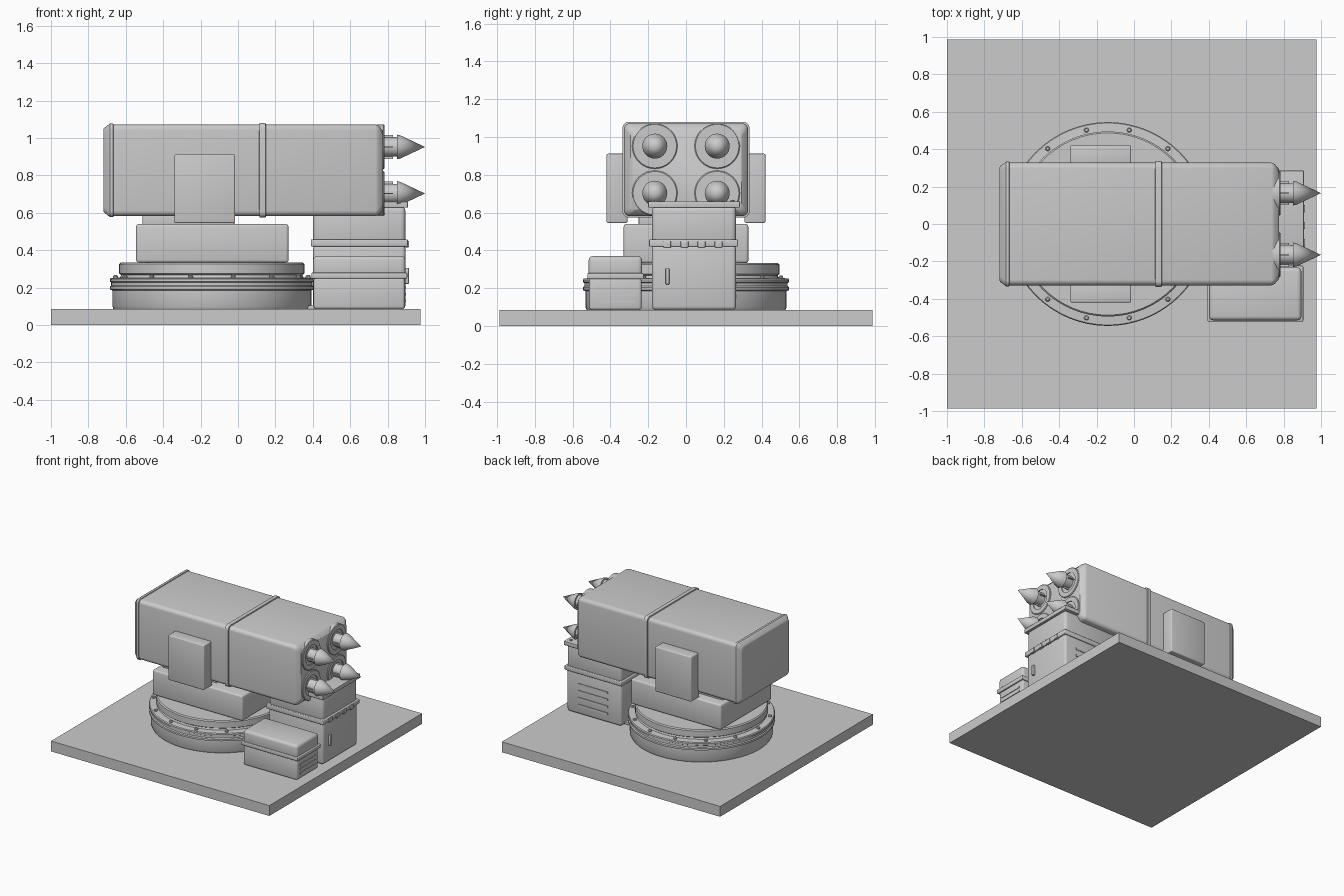
import bpy, bmesh, math
from mathutils import Matrix, Vector

if "Cube" in bpy.data.objects:
    bpy.data.objects.remove(bpy.data.objects["Cube"])


def finish(name, bm, smooth=True):
    bmesh.ops.recalc_face_normals(bm, faces=bm.faces)
    me = bpy.data.meshes.new(name)
    bm.to_mesh(me)
    bm.free()
    ob = bpy.data.objects.new(name, me)
    bpy.context.collection.objects.link(ob)
    if smooth:
        bpy.ops.object.select_all(action='DESELECT')
        ob.select_set(True)
        bpy.context.view_layer.objects.active = ob
        bpy.ops.object.shade_smooth_by_angle(angle=math.radians(35))
    return ob


def box(name, x, y, z, bevel=0.0, segments=3):
    """Box from (min, max) ranges with optional rounded edges."""
    bm = bmesh.new()
    size = Vector((x[1] - x[0], y[1] - y[0], z[1] - z[0]))
    mid = Vector((sum(x), sum(y), sum(z))) / 2
    bmesh.ops.create_cube(bm, size=1, matrix=Matrix.Translation(mid) @ Matrix.Diagonal((*size, 1)))
    if bevel:
        bmesh.ops.bevel(bm, geom=bm.edges[:], offset=bevel, segments=segments,
                        profile=0.5, affect='EDGES')
    return finish(name, bm, bool(bevel))


def lathe(name, profile, origin, along_x=False, steps=64):
    """Revolve (radius, height) points around z, or around x."""
    bm = bmesh.new()
    rot = Matrix.Rotation(math.pi / 2, 4, 'Y') if along_x else Matrix()
    mat = Matrix.Translation(origin) @ rot
    verts = [bm.verts.new((r, 0, h)) for r, h in profile]
    edges = [bm.edges.new(p) for p in zip(verts, verts[1:])]
    bmesh.ops.spin(bm, geom=verts + edges, cent=(0, 0, 0), axis=(0, 0, 1),
                   angle=math.tau, steps=steps)
    bmesh.ops.remove_doubles(bm, verts=bm.verts, dist=1e-5)
    bm.transform(mat)
    return finish(name, bm)


def loft_x(name, sections, half_y, half_z, zc, radius):
    """Rounded-rectangle tube along x; each section is (x, inset)."""
    bm = bmesh.new()
    rings = []
    for x, inset in sections:
        hy, hz = half_y - inset - radius, half_z - inset - radius
        ring = []
        for q, (sy, sz) in enumerate([(1, 1), (-1, 1), (-1, -1), (1, -1)]):
            for k in range(6):
                a = (q + k / 5) * math.pi / 2
                ring.append(bm.verts.new((x, sy * hy + radius * math.cos(a),
                                          zc + sz * hz + radius * math.sin(a))))
        rings.append(ring)
    for a, b in zip(rings, rings[1:]):
        for i in range(len(a)):
            j = (i + 1) % len(a)
            bm.faces.new((a[i], a[j], b[j], b[i]))
    bm.faces.new(rings[0])
    bm.faces.new(rings[-1])
    return finish(name, bm)


# Ground plate
box("base_plate", (-1, 0.975), (-0.987, 0.987), (0, 0.085))

# Turntable with bolted flange
TX = -0.14
lathe("turntable", [(0, 0.085), (0.525, 0.085), (0.532, 0.10), (0.532, 0.185), (0.545, 0.19),
                    (0.545, 0.205), (0.538, 0.212), (0.538, 0.228), (0.545, 0.232),
                    (0.545, 0.245), (0.54, 0.252), (0.49, 0.255), (0.485, 0.268),
                    (0.495, 0.275), (0.495, 0.325), (0.487, 0.333), (0, 0.333)], (TX, 0, 0))
for i in range(14):
    a = i * math.tau / 14
    lathe(f"flange_bolt_{i}", [(0, 0.25), (0.013, 0.25), (0.013, 0.262), (0.008, 0.267), (0, 0.267)],
          (TX + 0.515 * math.cos(a), 0.515 * math.sin(a), 0), steps=10)

# Swivel block, cradle and side arms
box("swivel_block", (-0.545, 0.27), (-0.33, 0.33), (0.333, 0.54), 0.015)
box("cradle", (-0.51, -0.02), (-0.25, 0.25), (0.53, 0.60), 0.008)
for s in (-1, 1):
    y = sorted((s * 0.31, s * 0.42))
    box("side_arm", (-0.34, -0.015), y, (0.545, 0.912), 0.008)

# Launcher pod, rear cap and band
PZ = 0.827
loft_x("pod", [(-0.68, 0.002), (0.735, 0.002), (0.752, 0.009), (0.775, 0.036)], 0.33, 0.247, PZ, 0.03)
loft_x("rear_cap", [(-0.72, 0.03), (-0.717, 0.022), (-0.685, -0.003), (-0.668, -0.003), (-0.664, 0.003)],
       0.33, 0.247, PZ, 0.03)
loft_x("pod_band", [(0.113, 0.004), (0.116, -0.006), (0.147, -0.006), (0.15, 0.004)],
       0.33, 0.247, PZ, 0.032)

# Four tube collars and missiles
for y in (-0.165, 0.165):
    for z in (0.703, 0.952):
        lathe("tube_collar", [(0.12, 0.74), (0.12, 0.778), (0.115, 0.783), (0.08, 0.783),
                              (0.08, 0.776), (0, 0.776)], (0, y, z), True, 32)
        lathe("missile", [(0, 0.76), (0.052, 0.76), (0.052, 0.85), (0.066, 0.85),
                          (0.062, 0.868), (0, 1.0)], (0, y, z), True, 32)
        for k in range(4):
            a = k * math.pi / 2
            cy, cz = y + 0.056 * math.cos(a), z + 0.056 * math.sin(a)
            dy, dz = (0.008, 0.003) if k % 2 == 0 else (0.003, 0.008)
            box("missile_fin", (0.77, 0.83), (cy - dy, cy + dy), (cz - dz, cz + dz))

# Tall crate with lid, rim and top plate
box("tall_crate", (0.402, 0.895), (-0.18, 0.265), (0.085, 0.43), 0.02)
box("tall_crate_lid", (0.402, 0.895), (-0.18, 0.265), (0.43, 0.635), 0.025)
box("tall_crate_rim", (0.39, 0.908), (-0.195, 0.275), (0.42, 0.458), 0.006)
box("tall_crate_top", (0.40, 0.908), (-0.20, 0.285), (0.627, 0.66), 0.004)
box("tall_crate_foot", (0.365, 0.60), (-0.12, 0.21), (0.085, 0.105), 0.004)
for y in (-0.10, -0.008, 0.082, 0.172):
    box("crate_latch", (0.89, 0.914), (y - 0.02, y + 0.02), (0.415, 0.45), 0.003)
box("crate_handle", (0.89, 0.914), (-0.108, -0.088), (0.22, 0.305), 0.004)
for i in range(4):
    z = 0.16 + i * 0.057
    box("crate_vent", (0.52, 0.79), (0.26, 0.27), (z - 0.008, z + 0.008))
for y in (-0.16, 0.245):
    lathe("plate_bolt", [(0, 0.655), (0.011, 0.655), (0.011, 0.667), (0, 0.667)], (0.87, y, 0), steps=10)

# Small case with lid, rim and vents
box("small_case", (0.405, 0.892), (-0.512, -0.235), (0.085, 0.255), 0.015)
box("small_case_lid", (0.402, 0.895), (-0.515, -0.232), (0.25, 0.37), 0.022)
box("small_case_rim", (0.393, 0.905), (-0.522, -0.223), (0.248, 0.28), 0.006)
for z in (0.13, 0.165, 0.20):
    box("case_vent", (0.885, 0.897), (-0.475, -0.27), (z - 0.006, z + 0.006))
